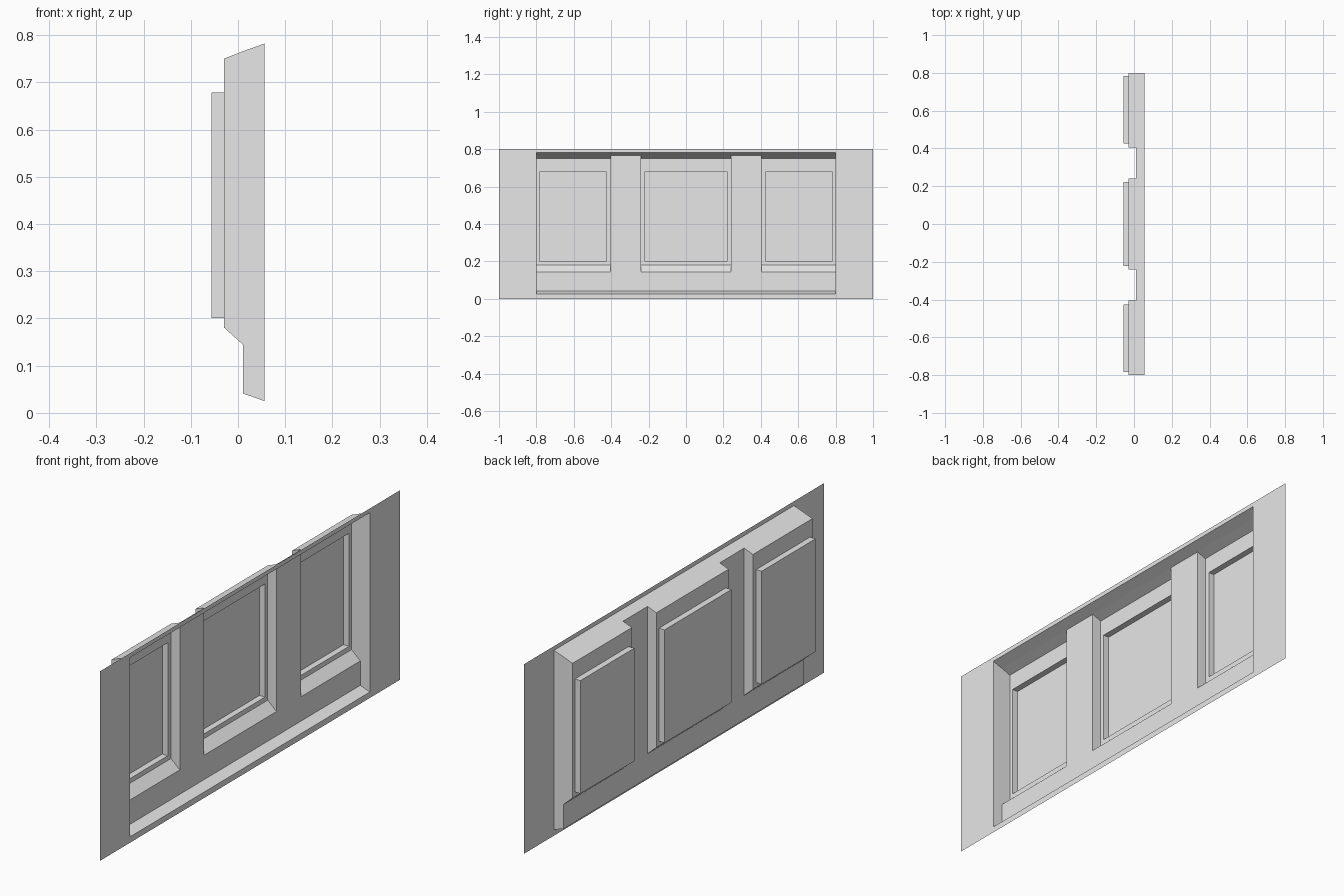
import bpy

if "Cube" in bpy.data.objects:
    bpy.data.objects.remove(bpy.data.objects["Cube"])

# Depth layers, from the wall face back to the raised panels
WALL, RAIL, BAY, PANEL = 0.056, 0.011, -0.03, -0.056

grey = bpy.data.materials.new("light grey")
grey.diffuse_color = (0.8, 0.8, 0.8, 1)
grey.use_nodes = True
grey.node_tree.nodes["Principled BSDF"].inputs["Base Color"].default_value = grey.diffuse_color


def sheet(name, verts, faces):
    mesh = bpy.data.meshes.new(name)
    mesh.from_pydata(verts, [], faces)
    mesh.materials.append(grey)
    obj = bpy.data.objects.new(name, mesh)
    bpy.context.collection.objects.link(obj)
    return obj


def nested(name, rings, cap=False):
    """Bridge successive rectangles (x, y0, y1, z0, z1), facing +x."""
    verts, faces = [], []
    for x, y0, y1, z0, z1 in rings:
        verts += [(x, y0, z0), (x, y1, z0), (x, y1, z1), (x, y0, z1)]
    for r in range(len(rings) - 1):
        a = 4 * r
        for i in range(4):
            j = (i + 1) % 4
            faces.append((a + i, a + j, a + 4 + j, a + 4 + i))
    if cap:
        n = len(verts)
        faces.append((n - 4, n - 3, n - 2, n - 1))
    return sheet(name, verts, faces)


def flat(name, x, y0, y1, z0, z1):
    return nested(name, [(x, y0, y1, z0, z1)], cap=True)


# Flat wall with a sloped border going into the opening
nested("wall_border", [
    (WALL, -1, 1, 0, 0.8),
    (WALL, -0.8, 0.8, 0.025, 0.782),
    (RAIL, -0.8, 0.8, 0.041, 0.766)])

# Bottom rail and the two pillars between the bays
flat("bottom_rail", RAIL, -0.8, 0.8, 0.041, 0.144)
for side, (a, b) in {"left": (-0.404, -0.241), "right": (0.241, 0.404)}.items():
    flat("pillar_" + side, RAIL, a, b, 0.144, 0.766)

# Three recessed bays, each with a deeper panel
bays = {"left": (-0.8, -0.404, -0.784, -0.425),
        "middle": (-0.241, 0.241, -0.223, 0.223),
        "right": (0.404, 0.8, 0.425, 0.784)}
for side, (b0, b1, p0, p1) in bays.items():
    nested("bay_" + side, [
        (RAIL, b0, b1, 0.144, 0.766),
        (BAY, b0, b1, 0.181, 0.75),
        (BAY, p0, p1, 0.201, 0.678),
        (PANEL, p0, p1, 0.201, 0.678)], cap=True)
